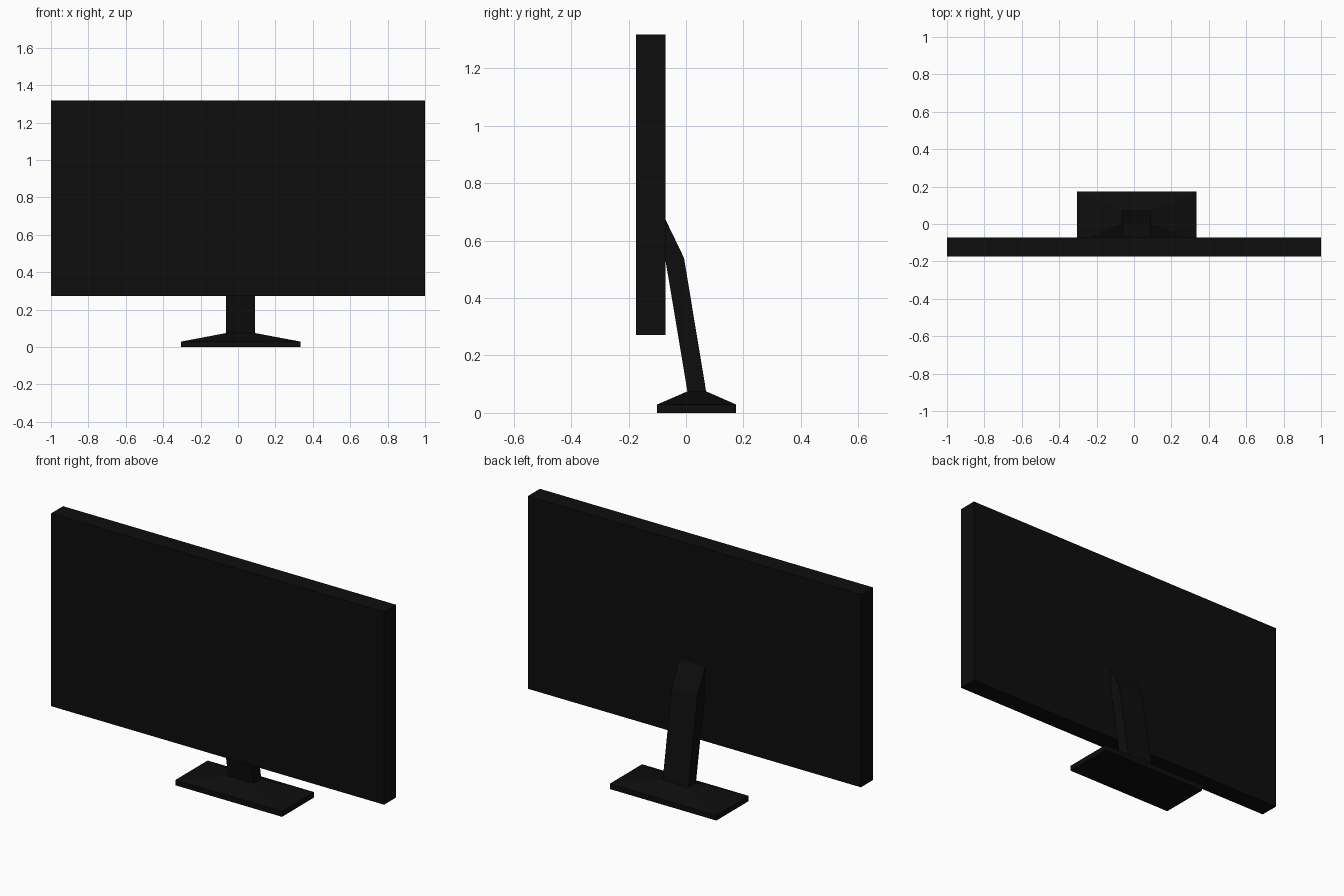
import bpy, bmesh

if "Cube" in bpy.data.objects:
    bpy.data.objects.remove(bpy.data.objects["Cube"])

black = bpy.data.materials.new("matte black")
black.diffuse_color = (0.004, 0.004, 0.004, 1)
black.use_nodes = True
black.node_tree.nodes["Principled BSDF"].inputs["Base Color"].default_value = black.diffuse_color


def loft(name, rings):
    """Closed flat-faced solid skinned through rings of equal point count."""
    bm = bmesh.new()
    loops = [[bm.verts.new(p) for p in ring] for ring in rings]
    n = len(loops[0])
    for a, b in zip(loops, loops[1:]):
        for i in range(n):
            j = (i + 1) % n
            bm.faces.new((a[i], a[j], b[j], b[i]))
    bm.faces.new(loops[0][::-1])
    bm.faces.new(loops[-1])
    bmesh.ops.recalc_face_normals(bm, faces=bm.faces)
    mesh = bpy.data.meshes.new(name)
    bm.to_mesh(mesh)
    bm.free()
    mesh.materials.append(black)
    obj = bpy.data.objects.new(name, mesh)
    bpy.context.collection.objects.link(obj)
    return obj


def rect(x0, x1, y0, y1, z):
    return [(x0, y0, z), (x1, y0, z), (x1, y1, z), (x0, y1, z)]


NECK_X = (-0.063, 0.091)
FOOT_Y = (0.005, 0.07)

# Display panel
loft("screen_panel", [rect(-1, 1, -0.175, -0.072, z) for z in (0.272, 1.318)])

# Foot: thin slab with a shallow slope rising to the neck
loft("stand_base", [rect(-0.305, 0.335, -0.101, 0.175, 0),
                    rect(-0.305, 0.335, -0.101, 0.175, 0.029),
                    rect(*NECK_X, *FOOT_Y, 0.075)])

# Neck: leaning bent side profile (y, z) extruded across x
profile = [(FOOT_Y[0], 0.075), (FOOT_Y[1], 0.075), (-0.007, 0.54),
           (-0.072, 0.675), (-0.072, 0.535)]
loft("stand_neck", [[(x, y, z) for y, z in profile] for x in NECK_X])
